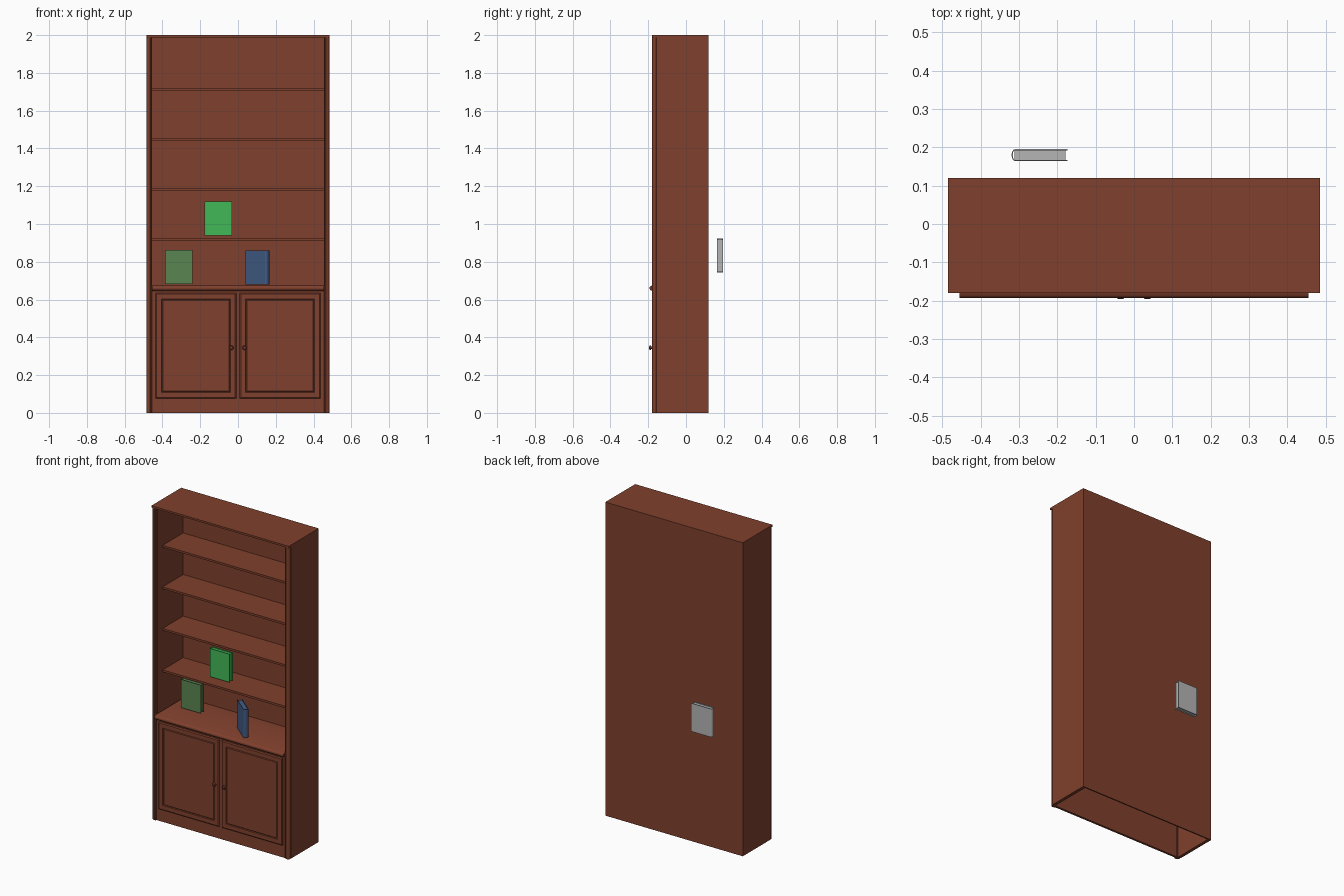
import bpy, bmesh, math
from mathutils import Matrix

if "Cube" in bpy.data.objects:
    bpy.data.objects.remove(bpy.data.objects["Cube"])


def material(name, r, g, b):
    m = bpy.data.materials.new(name)
    m.diffuse_color = (r, g, b, 1)
    m.use_nodes = True
    m.node_tree.nodes["Principled BSDF"].inputs["Base Color"].default_value = m.diffuse_color
    return m


WOOD = material("brown_wood", 0.215, 0.051, 0.026)
GREEN = material("bright_green", 0.055, 0.48, 0.095)
DULL = material("dull_green", 0.103, 0.235, 0.084)
BLUE = material("slate_blue", 0.055, 0.107, 0.235)
GREY = material("grey", 0.46, 0.46, 0.46)


def finish(name, bm, mat, smooth=False):
    bmesh.ops.recalc_face_normals(bm, faces=bm.faces[:])
    me = bpy.data.meshes.new(name)
    bm.to_mesh(me)
    bm.free()
    me.materials.append(mat)
    for p in me.polygons:
        p.use_smooth = False
    ob = bpy.data.objects.new(name, me)
    bpy.context.collection.objects.link(ob)
    if smooth:
        bpy.ops.object.select_all(action='DESELECT')
        ob.select_set(True)
        bpy.context.view_layer.objects.active = ob
        bpy.ops.object.shade_smooth_by_angle(angle=math.radians(35))
    return ob


def add_box(bm, x, y, z):
    mat = Matrix.Translation([(a + b) / 2 for a, b in (x, y, z)]) @ \
        Matrix.Diagonal([b - a for a, b in (x, y, z)] + [1])
    return bmesh.ops.create_cube(bm, size=1, matrix=mat)["verts"]


def box(name, x, y, z, mat=WOOD):
    bm = bmesh.new()
    add_box(bm, x, y, z)
    return finish(name, bm, mat)


def add_prism(bm, pts, d):
    """Extrude a closed 3D outline along vector d."""
    f = bm.faces.new([bm.verts.new(p) for p in pts])
    ext = bmesh.ops.extrude_face_region(bm, geom=[f])["geom"]
    bmesh.ops.translate(bm, vec=d, verts=[v for v in ext if isinstance(v, bmesh.types.BMVert)])


# Carcass
box("back_panel", (-0.485, 0.485), (0.112, 0.12), (0, 2))
box("top_board", (-0.485, 0.485), (-0.18, 0.112), (1.988, 2))
for s, side in ((-1, "left"), (1, "right")):
    box(side + "_side", sorted((s * 0.465, s * 0.485)), (-0.155, 0.112), (0, 1.988))

# Shelves, set back from the front
for i in range(4):
    z = 0.925 + 0.265 * i
    box("shelf_%d" % (i + 1), (-0.465, 0.465), (-0.095, 0.112), (z - 0.013, z))

# Moulded corner posts: rounded outer corner with small steps either side
for s, side in ((-1, "left"), (1, "right")):
    prof = [(0.455, -0.155), (0.455, -0.177), (0.458, -0.18), (0.461, -0.177), (0.464, -0.177)]
    for k in range(7):
        a = math.pi / 2 * k / 6
        prof.append((0.466 + 0.019 * math.sin(a), -0.162 - 0.018 * math.cos(a)))
    prof += [(0.482, -0.161), (0.482, -0.159), (0.485, -0.157), (0.485, -0.155)]
    bm = bmesh.new()
    add_prism(bm, [(s * x, y, 0) for x, y in prof], (0, 0, 1.988))
    finish(side + "_post", bm, WOOD, True)

# Cupboard front and counter with a rounded nose
box("cupboard_front", (-0.465, 0.465), (-0.172, -0.158), (0, 0.648))
nose = [(0.112, 0.675), (0.112, 0.648)]
for k in range(9):
    a = math.pi * k / 8
    nose.append((-0.182 - 0.011 * math.sin(a), 0.6605 - 0.0125 * math.cos(a)))
nose.insert(2, (-0.176, 0.645))
nose.append((-0.178, 0.675))
bm = bmesh.new()
add_prism(bm, [(-0.455, y, z) for y, z in nose], (0.91, 0, 0))
finish("counter", bm, WOOD, True)

# Panelled doors and round knobs
for s, side in ((-1, "left"), (1, "right")):
    bm = bmesh.new()
    add_box(bm, sorted((s * 0.009, s * 0.437)), (-0.175, -0.170), (0.077, 0.635))
    face = min(bm.faces, key=lambda f: f.calc_center_median().y)
    for thick, depth in ((0.008, 0.005), (0.037, 0), (0.004, -0.005), (0.006, 0.003)):
        bmesh.ops.inset_individual(bm, faces=[face], thickness=thick, depth=depth)
    finish(side + "_door", bm, WOOD)

    bm = bmesh.new()
    for r1, r2, y0, y1 in ((0.006, 0.006, -0.178, -0.187), (0.012, 0.012, -0.186, -0.191),
                           (0.012, 0.007, -0.191, -0.195)):
        m = Matrix.Translation((s * 0.035, (y0 + y1) / 2, 0.345)) @ Matrix.Rotation(math.pi / 2, 4, 'X')
        bmesh.ops.create_cone(bm, cap_ends=True, segments=20, radius1=r1, radius2=r2,
                              depth=y0 - y1, matrix=m)
    finish(side + "_knob", bm, WOOD, True)


def book(name, loc, angle, mat):
    """Two boards and a rounded spine (towards local -x) around inset pages."""
    L, T, H, t = 0.146, 0.031, 0.18, 0.003
    bm = bmesh.new()
    x0, x1 = -L / 2 + 0.009, L / 2
    for s in (-1, 1):
        add_box(bm, (x0, x1), sorted((s * T / 2, s * (T / 2 - t))), (0, H))
    add_box(bm, (x0 - 0.002, x1 - 0.005), (-T / 2 + t, T / 2 - t), (0.005, H - 0.005))
    arc = []
    for r, b, order in ((T / 2, 0.009, range(11)), (T / 2 - t, 0.006, range(10, -1, -1))):
        for k in order:
            a = math.pi * k / 10
            arc.append((x0 - b * math.sin(a), r * math.cos(a), 0))
    add_prism(bm, arc, (0, 0, H))
    ob = finish(name, bm, mat, True)
    ob.location = loc
    ob.rotation_euler.z = math.radians(angle)


book("bright_book", (-0.105, -0.022, 0.939), 0, GREEN)
book("dull_green_book", (-0.314, -0.015, 0.683), 0, DULL)
book("blue_book", (0.105, -0.10, 0.68), 140, BLUE)
book("grey_book", (-0.246, 0.1795, 0.742), 0, GREY)
